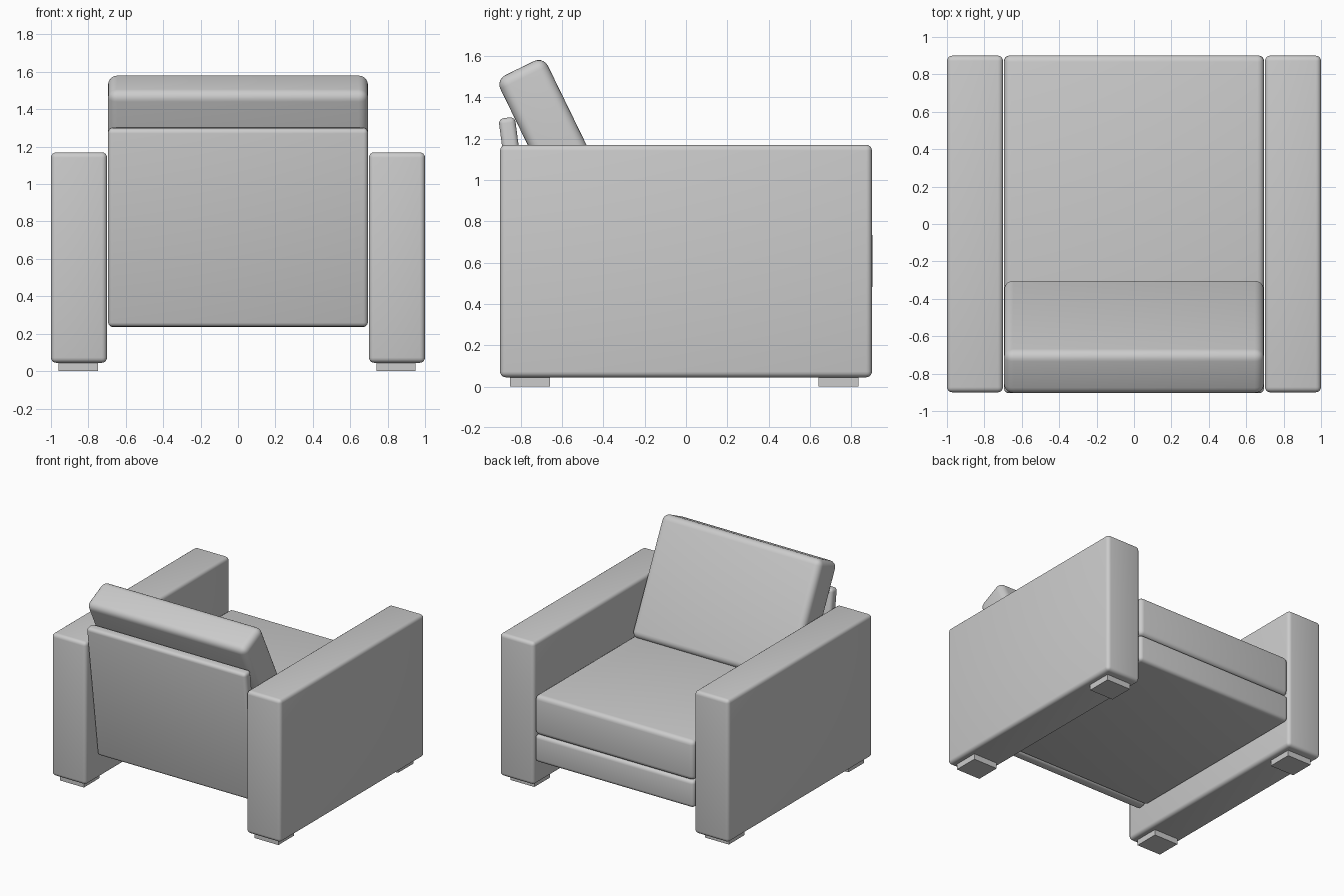
import bpy
import math

if "Cube" in bpy.data.objects:
    bpy.data.objects.remove(bpy.data.objects["Cube"])

fabric = bpy.data.materials.new("grey_fabric")
fabric.diffuse_color = (0.6, 0.6, 0.6, 1)
fabric.use_nodes = True
fabric.node_tree.nodes["Principled BSDF"].inputs["Base Color"].default_value = fabric.diffuse_color


def box(name, center, size, bevel=0.0, tilt=0.0, segments=4):
    """Rounded box; positive tilt leans its top towards the back (-y)."""
    bpy.ops.mesh.primitive_cube_add(size=1, location=center)
    ob = bpy.context.object
    ob.name = name
    ob.scale = size
    bpy.ops.object.transform_apply(location=False, rotation=False, scale=True)
    ob.rotation_euler.x = math.radians(tilt)
    ob.data.materials.append(fabric)
    if bevel:
        mod = ob.modifiers.new("rounded_edges", 'BEVEL')
        mod.width = bevel
        mod.segments = segments
        bpy.ops.object.modifier_apply(modifier=mod.name)
        bpy.ops.object.shade_smooth_by_angle(angle=math.radians(35))
    return ob


# Arms, each on two low feet
for side, sx in (("left", -1), ("right", 1)):
    box(side + "_arm", (sx * 0.85, 0, 0.607), (0.30, 1.80, 1.125), 0.028)
    foot_x = -0.854 if sx < 0 else 0.845
    for end, y in (("back", -0.755), ("front", 0.738)):
        box(f"{side}_{end}_foot", (foot_x, y, 0.025), (0.21, 0.195, 0.05))

# Base and seat cushion
box("seat_base", (0, 0.105, 0.343), (1.39, 1.59, 0.215), 0.028)
box("seat_cushion", (0, 0.092, 0.607), (1.39, 1.62, 0.313), 0.035)

# Thin leaning back panel
box("back_panel", (0, -0.798, 0.77), (1.39, 0.08, 1.07), 0.025, tilt=7.5)

# Loose back cushion: placed from its top front edge
a = math.radians(26)
length, thick = 0.92, 0.256
cy = -0.69 + math.sin(a) * length / 2 - math.cos(a) * thick / 2
cz = 1.597 - math.cos(a) * length / 2 - math.sin(a) * thick / 2
box("back_cushion", (0, cy, cz), (1.39, thick, length), 0.05, tilt=26, segments=5)
